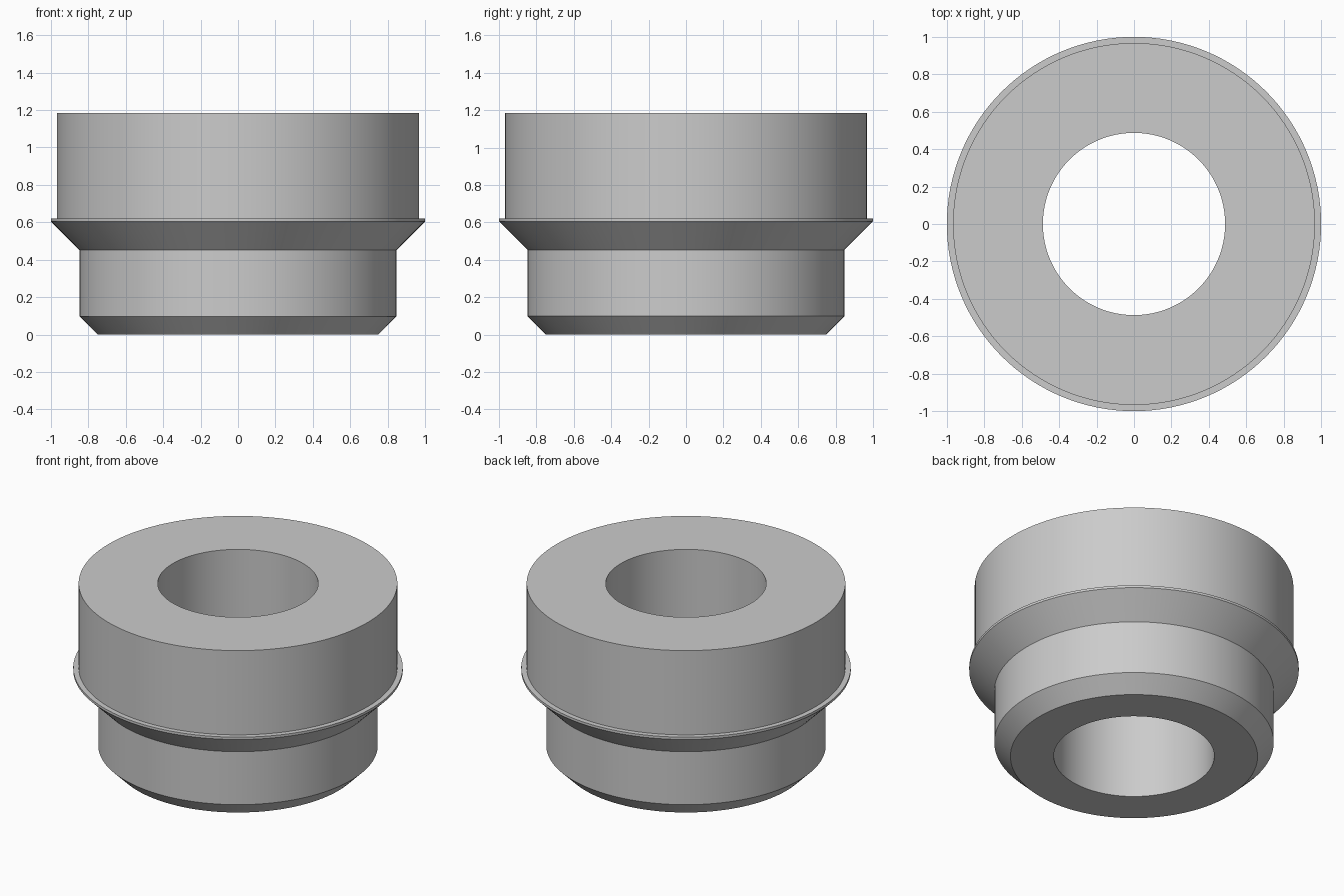
import bpy
import bmesh
import math

SEGMENTS = 128

cube = bpy.data.objects.get("Cube")
if cube:
    bpy.data.objects.remove(cube, do_unlink=True)

# Plain grey material
grey = bpy.data.materials.new("light_grey")
grey.use_nodes = True
colour = (0.6, 0.6, 0.6, 1.0)
grey.diffuse_color = colour
grey.node_tree.nodes["Principled BSDF"].inputs["Base Color"].default_value = colour

# Closed cross-section (radius, height): bore, foot chamfer, neck, flange, collar
profile = [
    (0.487, 0.0), (0.75, 0.0), (0.848, 0.098), (0.848, 0.453),
    (1.0, 0.605), (1.0, 0.621), (0.967, 0.621), (0.967, 1.185),
    (0.487, 1.185),
]

# Sweep the cross-section around the vertical axis
bm = bmesh.new()
rings = []
for i in range(SEGMENTS):
    a = 2 * math.pi * i / SEGMENTS
    rings.append([bm.verts.new((r * math.cos(a), r * math.sin(a), z)) for r, z in profile])
for i, ring in enumerate(rings):
    following = rings[(i + 1) % SEGMENTS]
    for j in range(len(profile)):
        k = (j + 1) % len(profile)
        bm.faces.new((ring[j], following[j], following[k], ring[k]))
bmesh.ops.recalc_face_normals(bm, faces=bm.faces)

mesh = bpy.data.meshes.new("flanged_bushing")
bm.to_mesh(mesh)
bm.free()
mesh.materials.append(grey)
bushing = bpy.data.objects.new("flanged_bushing", mesh)
bpy.context.collection.objects.link(bushing)

# Smooth round walls with crisp rims
bpy.ops.object.select_all(action="DESELECT")
bushing.select_set(True)
bpy.context.view_layer.objects.active = bushing
bpy.ops.object.shade_smooth_by_angle(angle=math.radians(30))
